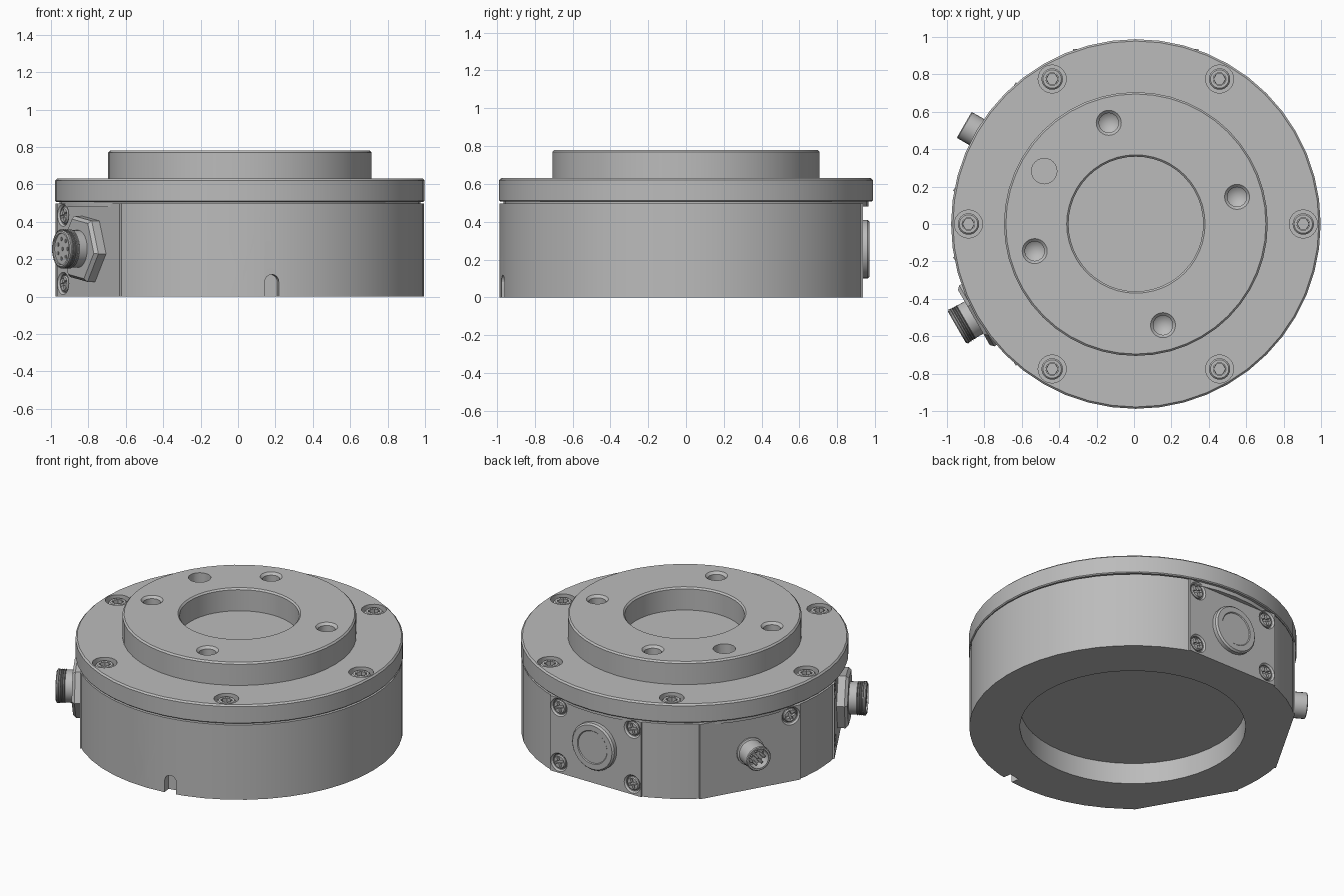
import bpy, bmesh
from math import radians, pi, cos, sin
from mathutils import Matrix, Vector

cube = bpy.data.objects.get("Cube")
if cube:
    bpy.data.objects.remove(cube)


def material(name, v):
    m = bpy.data.materials.new(name)
    m.use_nodes = True
    col = (v, v, v, 1)
    m.diffuse_color = col
    m.node_tree.nodes["Principled BSDF"].inputs["Base Color"].default_value = col
    return m


GREY = material("machined grey", 0.5)
DARK = material("thread dark grey", 0.25)
AXIS = Matrix.Translation((0.01, 0, 0))
MID = 0.255


def side(angle, x=0, y=0, turn=0):
    """Frame on the rim: z outward, x along the rim, y up."""
    a = radians(angle)
    rot = Matrix(((-sin(a), 0, cos(a)), (cos(a), 0, sin(a)), (0, 1, 0))).to_4x4()
    return (AXIS @ Matrix.Translation((0, 0, MID)) @ rot
            @ Matrix.Translation((x, y, 0)) @ Matrix.Rotation(radians(turn), 4, 'Z'))


def polar(radius, angle):
    a = radians(angle)
    return AXIS @ Matrix.Translation((radius * cos(a), radius * sin(a), 0))


def finish(name, bm, matrix, mat):
    bm.transform(matrix)
    bmesh.ops.recalc_face_normals(bm, faces=bm.faces)
    me = bpy.data.meshes.new(name)
    bm.to_mesh(me)
    bm.free()
    me.materials.append(mat)
    ob = bpy.data.objects.new(name, me)
    bpy.context.collection.objects.link(ob)
    return ob


def lathe(name, profile, segs=24, matrix=AXIS, mat=GREY):
    """Closed solid turned from (radius, height) points."""
    bm = bmesh.new()
    vs = [bm.verts.new((r, 0, z)) for r, z in profile]
    es = [bm.edges.new(p) for p in zip(vs, vs[1:])]
    bmesh.ops.spin(bm, geom=vs + es, cent=(0, 0, 0), axis=(0, 0, 1),
                   angle=2 * pi, steps=segs, use_duplicate=False)
    bmesh.ops.remove_doubles(bm, verts=bm.verts, dist=1e-5)
    return finish(name, bm, matrix, mat)


def disc(name, r, lo, hi, segs=24, matrix=AXIS, mat=GREY, bevel=0.0):
    top = [(r, hi - bevel), (r - bevel, hi)] if bevel else [(r, hi)]
    return lathe(name, [(0, lo), (r, lo)] + top + [(0, hi)], segs, matrix, mat)


def box(name, lo, hi, matrix, mat=GREY):
    bm = bmesh.new()
    lo, hi = Vector(lo), Vector(hi)
    bmesh.ops.create_cube(bm, size=1, matrix=Matrix.Translation((lo + hi) / 2)
                          @ Matrix.Diagonal((*(hi - lo), 1)))
    return finish(name, bm, matrix, mat)


def cut(ob, cutters):
    """Subtract the cutters, keep the result, drop the cutters."""
    for c in cutters:
        mod = ob.modifiers.new("cut", 'BOOLEAN')
        mod.operation, mod.solver, mod.object = 'DIFFERENCE', 'EXACT', c
    bpy.context.view_layer.update()
    new = bpy.data.meshes.new_from_object(
        ob.evaluated_get(bpy.context.evaluated_depsgraph_get()))
    ob.modifiers.clear()
    ob.data = new
    for c in cutters:
        bpy.data.objects.remove(c)


# Lower body: turned shell, three flats, index notch and arrow mark
body = lathe("body", [(0, .14), (.68, .14), (.68, 0), (.985, 0), (.985, .497), (0, .497)], 48)
front = side(-80)
cutters = [box("flat", (-.335, -.4, .9), (.335, .4, 1.2), side(a)) for a in (90, 150, 210)]
cutters += [disc("notch_top", .038, .93, 1.1, 24, side(-80, 0, .08 - MID)),
            box("notch", (-.038, -.4, .93), (.038, .08 - MID, 1.1), front),
            disc("arrow", .057, .97, 1.1, 3,
                 side(-90, 0, .097 - MID) @ Matrix.Diagonal((.5, 1, 1, 1))
                 @ Matrix.Rotation(-pi / 2, 4, 'Z'))]
cut(body, cutters)
disc("neck", .965, .48, .52, 48)

# Flange with raised hub and central recess
flange = lathe("flange_and_hub", [
    (0, .63), (.36, .63), (.36, .77), (.37, .78), (.695, .78), (.705, .77), (.705, .63),
    (.978, .63), (.988, .62), (.988, .512), (.982, .506), (0, .506)], 48)
BOLTS = range(0, 360, 60)
cutters = [disc("bore", .075, .57, .7, 24, polar(.895, a)) for a in BOLTS]
cutters += [lathe("tapped", [(0, .62), (.052, .66), (.052, .765), (.078, .791), (0, .791)],
                  24, polar(.56, a)) for a in range(15, 360, 90)]
cutters.append(disc("pin_hole", .068, .68, .8, 24, polar(.566, 150)))
cut(flange, cutters)

# Socket head screws in the flange
for i, a in enumerate(BOLTS):
    lathe(f"socket_screw_{i + 1}", [(0, .56), (.057, .56), (.057, .612), (.049, .62),
                                    (.034, .62), (.034, .59), (0, .59)], 24, polar(.895, a))
    # hexagonal socket liner
    lathe(f"hex_socket_{i + 1}", [(.035, .58), (.035, .62), (.03, .62), (.03, .585),
                                  (.035, .58)], 6, polar(.895, a))

# Side plates with cross head screws
SPOTS = [(x, y) for x in (-.27, .27) for y in (-.185, .18)]
screw_mesh = None
for name, a in (("cap", 90), ("pin", 150), ("socket", 210)):
    plate = box(f"{name}_plate", (-.335, -MID, .89), (.335, .242, .935), side(a))
    cut(plate, [lathe("bore", [(0, .908), (.05, .908), (.05, .925), (.064, .939), (0, .939)],
                      24, side(a, x, y)) for x, y in SPOTS])
    for i, (x, y) in enumerate(SPOTS):
        label = f"{name}_plate_screw_{i + 1}"
        if screw_mesh is None:
            screw = disc(label, .044, .9, .932, 24, Matrix(), bevel=.006)
            cut(screw, [box("slot", (-w, -h, .914), (w, h, 1), Matrix())
                        for w, h in ((.032, .008), (.008, .032))])
            screw_mesh = screw.data
        else:
            screw = bpy.data.objects.new(label, screw_mesh)
            bpy.context.collection.objects.link(screw)
        screw.matrix_world = side(a, x, y, 20)

# Round blanking cap
lathe("blanking_cap", [(0, .92), (.145, .92), (.155, .93), (.155, .96), (.145, .971),
                       (.11, .971), (.105, .966), (0, .966)], 32, side(90))

# Pin connector: hollow sleeve with pins
lathe("pin_sleeve", [(0, .92), (.09, .92), (.09, .945), (.08, .95), (.08, 1.055), (.075, 1.06),
                     (.064, 1.06), (.064, .99), (0, .99)], 24, side(150))
# Socket connector: hexagonal nut, barrel, threaded end
disc("hex_nut", .19, .92, 1.0, 6, side(210, turn=-8), bevel=.018)
lathe("socket_barrel", [(0, .95), (.1, .95), (.1, 1.1), (.094, 1.105), (.084, 1.105),
                        (.084, 1.095), (0, 1.095)], 32, side(210))
ridges = [(.097 + .008 * (i % 2), 1.045 + i * .006) for i in range(10)]
lathe("thread", ridges + [ridges[0]], 32, side(210), DARK)

# Contacts: one in the middle, seven around
for k in range(8):
    r, t = (.043 if k else 0), k * 2 * pi / 7
    disc(f"pin_{k + 1}", .009, .98, 1.045, 10, side(150, r * cos(t), r * sin(t)), bevel=.004)
    r *= 1.25
    disc(f"contact_{k + 1}", .011, 1.09, 1.098, 10, side(210, r * cos(t), r * sin(t)), mat=DARK)

# Smooth the round faces, keep edges sharp
bpy.ops.object.select_all(action='DESELECT')
for ob in bpy.context.collection.objects:
    if ob.type == 'MESH':
        ob.select_set(True)
        bpy.context.view_layer.objects.active = ob
bpy.ops.object.shade_smooth_by_angle(angle=radians(25))
